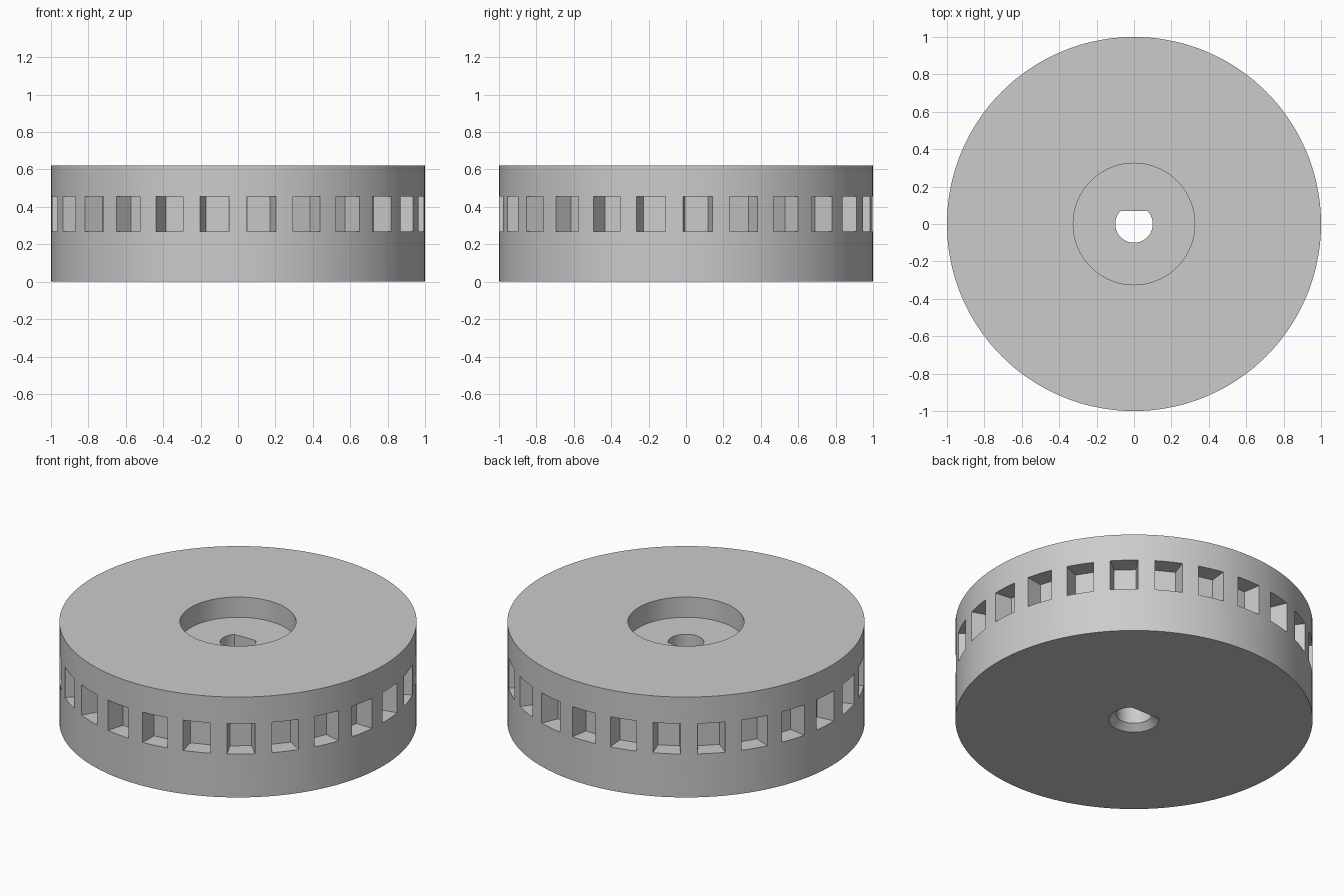
import bpy, bmesh, math
from mathutils import Matrix, Vector

cube = bpy.data.objects.get("Cube")
if cube:
    bpy.data.objects.remove(cube, do_unlink=True)

HEIGHT = 0.62
POCKETS = 25
SEGMENTS = 144

grey = bpy.data.materials.new("plain_grey")
grey.use_nodes = True
colour = (0.6, 0.6, 0.6, 1)
grey.diffuse_color = colour
grey.node_tree.nodes["Principled BSDF"].inputs["Base Color"].default_value = colour


def loft(bm, rings):
    """Closed solid through rings of equal point count."""
    loops = [[bm.verts.new(p) for p in ring] for ring in rings]
    n = len(loops[0])
    for a, b in zip(loops, loops[1:]):
        for i in range(n):
            j = (i + 1) % n
            bm.faces.new((a[i], a[j], b[j], b[i]))
    bm.faces.new(list(reversed(loops[0])))
    bm.faces.new(loops[-1])


def circle(radius, z, n=SEGMENTS):
    return [Vector((radius * math.cos(math.tau * i / n),
                    radius * math.sin(math.tau * i / n), z)) for i in range(n)]


def d_shape(radius, z, n=48):
    """Arc closed by a flat on the +y side."""
    half = math.acos(0.7)
    start, sweep = math.pi / 2 + half, math.tau - 2 * half
    return [Vector((radius * math.cos(start + sweep * i / n),
                    radius * math.sin(start + sweep * i / n), z)) for i in range(n + 1)]


def pocket(radius, half_width):
    return [Vector((radius, s * half_width, z))
            for s, z in ((-1, 0.268), (1, 0.268), (1, 0.455), (-1, 0.455))]


def make_object(name, bm):
    bmesh.ops.recalc_face_normals(bm, faces=bm.faces)
    mesh = bpy.data.meshes.new(name)
    bm.to_mesh(mesh)
    bm.free()
    mesh.materials.append(grey)
    obj = bpy.data.objects.new(name, mesh)
    bpy.context.collection.objects.link(obj)
    return obj


def cut(target, bm):
    cutter = make_object("cutter", bm)
    cutter.hide_render = True
    mod = target.modifiers.new("cut", 'BOOLEAN')
    mod.operation = 'DIFFERENCE'
    mod.solver = 'EXACT'
    mod.object = cutter
    bpy.context.view_layer.objects.active = target
    bpy.ops.object.modifier_apply(modifier=mod.name)
    bpy.data.objects.remove(cutter, do_unlink=True)


# Wheel body
bm = bmesh.new()
loft(bm, [circle(1, 0), circle(1, HEIGHT)])
wheel = make_object("wheel_body", bm)

# Round recess in the top
bm = bmesh.new()
loft(bm, [circle(0.325, 0.495, 96), circle(0.325, HEIGHT + 0.1, 96)])
cut(wheel, bm)

# D-shaped shaft hole, flared at the bottom
bm = bmesh.new()
loft(bm, [d_shape(0.16, -0.02), d_shape(0.14, 0), d_shape(0.1, 0.035), d_shape(0.1, 0.56)])
cut(wheel, bm)

# Tapered pockets around the rim
bm = bmesh.new()
for k in range(POCKETS):
    turn = Matrix.Rotation(math.pi / 2 + math.tau * k / POCKETS, 4, 'Z')
    rings = [pocket(0.89, 0.061), pocket(1.05, 0.0865)]
    loft(bm, [[turn @ p for p in ring] for ring in rings])
cut(wheel, bm)

# Smooth rim with crisp edges
bpy.ops.object.select_all(action='DESELECT')
wheel.select_set(True)
bpy.context.view_layer.objects.active = wheel
bpy.ops.object.shade_smooth_by_angle(angle=math.radians(30))
